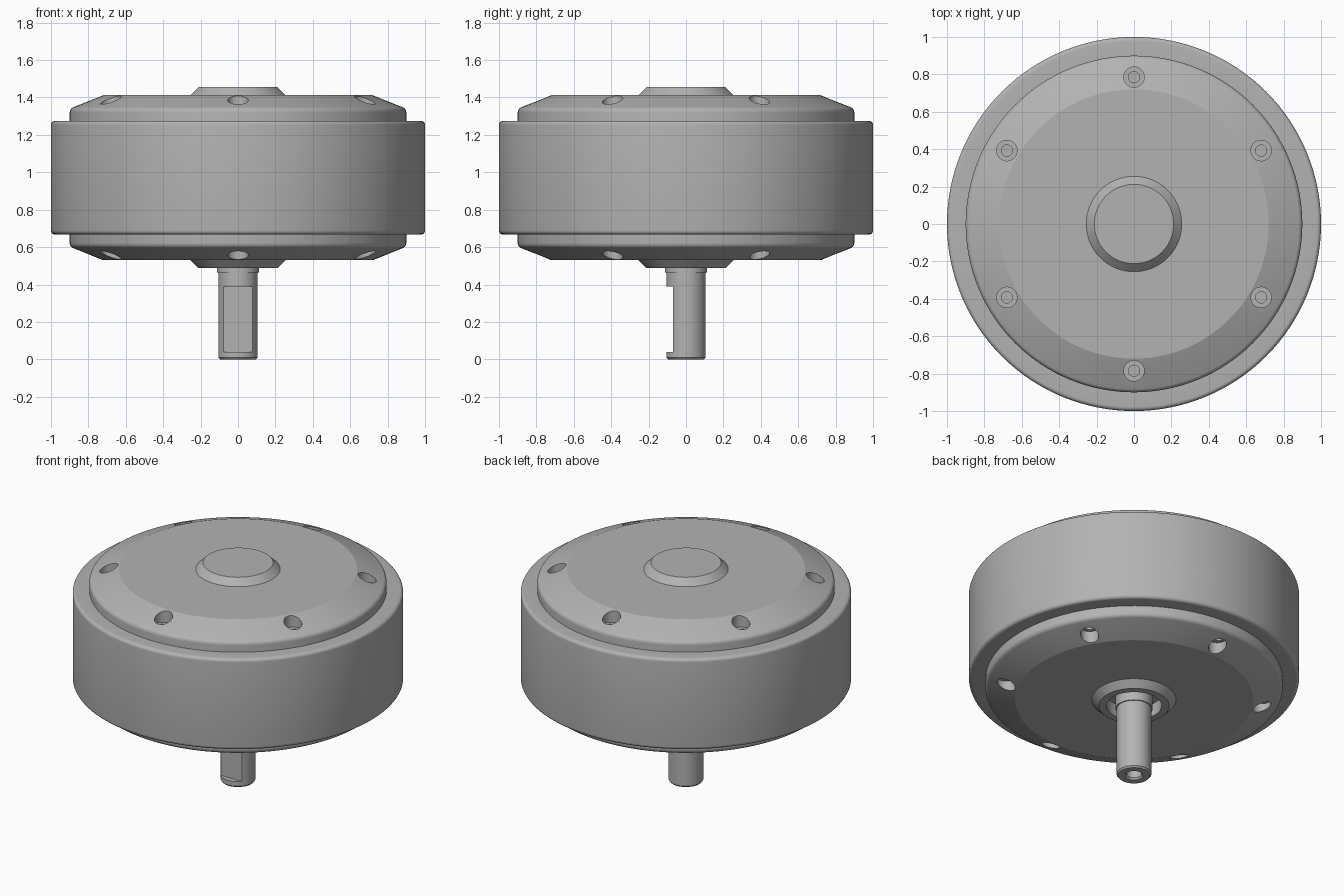
import bpy, bmesh, math

if "Cube" in bpy.data.objects:
    bpy.data.objects.remove(bpy.data.objects["Cube"])

SEG = 128
MID = 0.971            # mirror height of the housing

grey = bpy.data.materials.new("metal grey")
grey.diffuse_color = (0.45, 0.45, 0.45, 1)
grey.use_nodes = True
grey.node_tree.nodes["Principled BSDF"].inputs["Base Color"].default_value = grey.diffuse_color


def arc(cr, cz, r, a0, a1, n=6):
    """Fillet points in the (radius, height) plane, angles in degrees."""
    return [(cr + r * math.cos(math.radians(a0 + (a1 - a0) * i / n)),
             cz + r * math.sin(math.radians(a0 + (a1 - a0) * i / n))) for i in range(n + 1)]


def lathe(name, profile, seg=SEG, closed=False, center=(0, 0)):
    """Revolve a profile; open profiles get flat discs at both ends."""
    bm = bmesh.new()
    rings = [[bm.verts.new((center[0] + r * math.cos(2 * math.pi * i / seg),
                            center[1] + r * math.sin(2 * math.pi * i / seg), z))
              for i in range(seg)] for r, z in profile]
    pairs = list(zip(rings, rings[1:]))
    if closed:
        pairs.append((rings[-1], rings[0]))
    else:
        bm.faces.new(rings[0])
        bm.faces.new(rings[-1])
    for a, b in pairs:
        for i in range(seg):
            j = (i + 1) % seg
            bm.faces.new((a[i], a[j], b[j], b[i]))
    bmesh.ops.recalc_face_normals(bm, faces=bm.faces)
    me = bpy.data.meshes.new(name)
    bm.to_mesh(me)
    bm.free()
    me.materials.append(grey)
    ob = bpy.data.objects.new(name, me)
    bpy.context.collection.objects.link(ob)
    return ob


def activate(ob):
    bpy.ops.object.select_all(action='DESELECT')
    ob.select_set(True)
    bpy.context.view_layer.objects.active = ob


def cut(ob, cutter):
    activate(ob)
    mod = ob.modifiers.new("cut", 'BOOLEAN')
    mod.operation = 'DIFFERENCE'
    mod.solver = 'EXACT'
    mod.object = cutter
    bpy.ops.object.modifier_apply(modifier=mod.name)
    bpy.data.objects.remove(cutter)


def smooth(ob):
    activate(ob)
    bpy.ops.object.shade_smooth_by_angle(angle=math.radians(20))


# outer band with rounded rims
top, bot, f = 1.275, 0.667, 0.022
band = lathe("outer_band",
             [(0.9, bot)] + arc(1 - f, bot + f, f, -90, 0)
             + arc(1 - f, top - f, f, 0, 90) + [(0.9, top)], closed=True)
smooth(band)

# end caps: sloped rim, raised boss, six counterbored screw holes
rim = [(0.9, 1.2)] + arc(0.87, 1.3196, 0.03, 0, 68, 5) + [(0.72, 1.412), (0.255, 1.412), (0.212, 1.455)]
bore = [(0.167, 1.455), (0.167, 1.37), (0.11, 1.37)]
for name, profile, flip in (("top_cap", rim, False), ("bottom_cap", rim + bore, True)):
    def place(pts):
        return [(r, 2 * MID - z if flip else z) for r, z in pts]
    cap = lathe(name, place(profile))
    for k in range(6):
        a = math.radians(90 + 60 * k)
        hole = [(0.03, 1.25), (0.03, 1.33), (0.055, 1.33), (0.055, 1.5)]
        cut(cap, lathe("hole_cutter", place(hole), 32, center=(0.785 * math.cos(a), 0.785 * math.sin(a))))
    smooth(cap)

# drive shaft with collar, end hole and front flat
shaft = lathe("shaft", [(0.046, 0.12), (0.046, 0.012), (0.055, 0), (0.096, 0), (0.105, 0.01),
                        (0.105, 0.465), (0.112, 0.465), (0.112, 0.6)], 64)
bpy.ops.mesh.primitive_cube_add(size=1, location=(0, -0.17, 0.215))
flat = bpy.context.object
flat.scale = (0.4, 0.2, 0.35)
cut(shaft, flat)
smooth(shaft)
